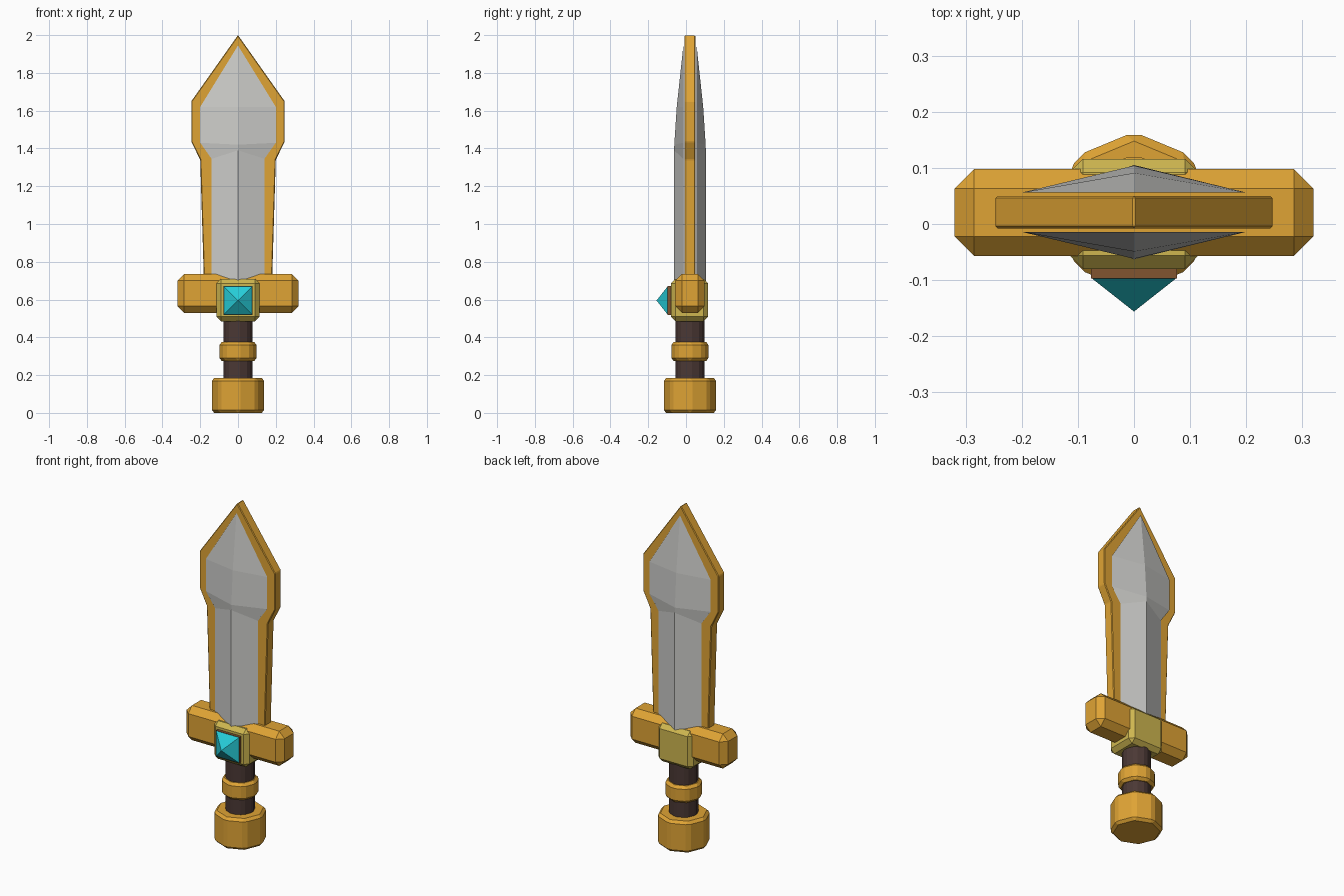
import bpy
import bmesh
from math import cos, sin, pi

if "Cube" in bpy.data.objects:
    bpy.data.objects.remove(bpy.data.objects["Cube"])

MID = 0.021  # depth centre of the sword


def material(name, rgb):
    m = bpy.data.materials.new(name)
    m.use_nodes = True
    m.diffuse_color = (*rgb, 1)
    bsdf = next(n for n in m.node_tree.nodes if n.type == 'BSDF_PRINCIPLED')
    bsdf.inputs["Base Color"].default_value = (*rgb, 1)
    return m


gold = material("gold", (0.74, 0.37, 0.035))
pale_gold = material("pale gold", (0.62, 0.47, 0.08))
steel = material("steel", (0.6, 0.6, 0.58))
leather = material("dark leather", (0.07, 0.04, 0.035))
bronze = material("dark bronze", (0.22, 0.09, 0.03))
turquoise = material("turquoise", (0.02, 0.62, 0.7))


def build(name, verts, faces, mat, bevel=0):
    """Mesh object with outward normals and optional one-step chamfer."""
    bm = bmesh.new()
    vs = [bm.verts.new(v) for v in verts]
    for f in faces:
        bm.faces.new([vs[i] for i in f])
    bmesh.ops.recalc_face_normals(bm, faces=bm.faces)
    if bevel:
        bmesh.ops.bevel(bm, geom=bm.edges[:], offset=bevel, segments=1,
                        affect='EDGES', clamp_overlap=True)
    me = bpy.data.meshes.new(name)
    bm.to_mesh(me)
    bm.free()
    me.materials.append(mat)
    ob = bpy.data.objects.new(name, me)
    bpy.context.collection.objects.link(ob)
    return ob


def prism(name, lower, upper, mat, bevel=0):
    """Closed solid between two matching outlines."""
    n = len(lower)
    sides = [(i, (i + 1) % n, n + (i + 1) % n, n + i) for i in range(n)]
    caps = [tuple(range(n)), tuple(range(n, 2 * n))]
    return build(name, lower + upper, sides + caps, mat, bevel)


def box(name, x, y0, y1, z0, z1, mat, bevel=0):
    ring = [(-x, y0), (x, y0), (x, y1), (-x, y1)]
    return prism(name, [(a, b, z0) for a, b in ring],
                 [(a, b, z1) for a, b in ring], mat, bevel)


def octagon(name, r, z0, z1, mat, bevel):
    ring = [(r * cos(i * pi / 4), MID + r * sin(i * pi / 4)) for i in range(8)]
    return prism(name, [(a, b, z0) for a, b in ring],
                 [(a, b, z1) for a, b in ring], mat, bevel)


# Handle
octagon("pommel", 0.143, 0, 0.185, gold, 0.015)
octagon("grip", 0.082, 0.15, 0.52, leather, 0.012)
octagon("grip_ring", 0.103, 0.275, 0.375, gold, 0.015)

# Guard with its centre block
box("guard", 0.32, -0.057, 0.098, 0.53, 0.735, gold, 0.035)
box("guard_block", 0.115, -0.08, 0.116, 0.485, 0.71, pale_gold, 0.024)

# Gem on the front
box("gem_setting", 0.077, -0.097, -0.07, 0.518, 0.672, bronze)
s, gz = 0.075, 0.595
build("gem", [(-s, -0.097, gz - s), (s, -0.097, gz - s), (s, -0.097, gz + s),
              (-s, -0.097, gz + s), (0, -0.156, gz)],
      [(0, 1, 2, 3)] + [(i, (i + 1) % 4, 4) for i in range(4)], turquoise)

# Gold blade plate
half = [(0.178, 0.62), (0.2, 1.34), (0.247, 1.435), (0.247, 1.65)]
outline = half + [(0, 2.0)] + [(-x, z) for x, z in reversed(half)]
prism("blade_plate", [(x, MID - 0.029, z) for x, z in outline],
      [(x, MID + 0.029, z) for x, z in outline], gold, 0.004)

# Ridged steel faces: edge width, height, ridge height, ridge depth
rows = [(0.14, 0.65, 0.65, 0.084), (0.14, 1.345, 1.39, 0.084),
        (0.2, 1.43, 1.42, 0.083), (0.2, 1.62, 1.62, 0.07)]
for name, side in (("front_blade_steel", -1), ("back_blade_steel", 1)):
    edge = MID + side * 0.035
    verts = []
    for w, z, rz, d in rows:
        verts += [(-w, edge, z), (0, MID + side * d, rz), (w, edge, z)]
    verts.append((0, edge, 1.945))
    faces = []
    for i in range(0, 9, 3):
        faces += [(i, i + 1, i + 4, i + 3), (i + 1, i + 2, i + 5, i + 4)]
    faces += [(9, 10, 12), (10, 11, 12), (0, 2, 1)]
    faces.append((0, 3, 6, 9, 12, 11, 8, 5, 2))
    build(name, verts, faces, steel)
